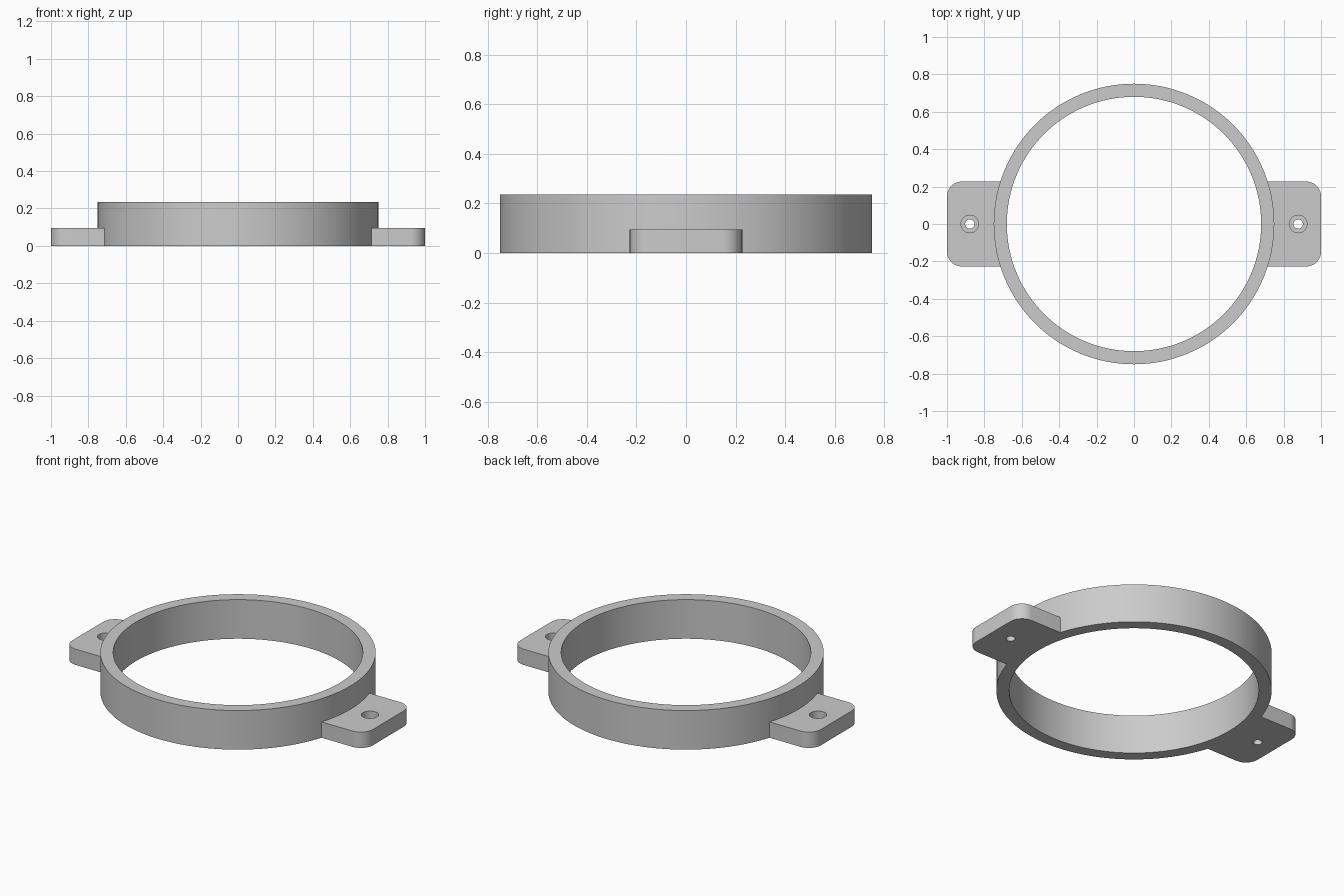
import bpy, bmesh
from math import tau, radians
from mathutils import Matrix, Vector

cube = bpy.data.objects.get("Cube")
if cube:
    bpy.data.objects.remove(cube, do_unlink=True)

OUTER, INNER, HEIGHT = 0.75, 0.68, 0.235
TAB_H, TAB_HALF, TAB_START, CORNER = 0.095, 0.227, 0.695, 0.08
HOLE_X, HOLE_R, BORE_R, BORE_Z = 0.878, 0.025, 0.047, 0.035

grey = bpy.data.materials.new("plain grey")
grey.use_nodes = True
colour = (0.6, 0.6, 0.6, 1)
grey.diffuse_color = colour
grey.node_tree.nodes["Principled BSDF"].inputs["Base Color"].default_value = colour


def make_object(name, bm):
    bmesh.ops.recalc_face_normals(bm, faces=bm.faces)
    mesh = bpy.data.meshes.new(name)
    bm.to_mesh(mesh)
    bm.free()
    mesh.materials.append(grey)
    obj = bpy.data.objects.new(name, mesh)
    bpy.context.collection.objects.link(obj)
    return obj


def lathe(name, profile, steps, closed, x=0):
    """Turn a radius/height profile around the z axis."""
    bm = bmesh.new()
    verts = [bm.verts.new((r, 0, z)) for r, z in profile]
    pairs = list(zip(verts, verts[1:]))
    if closed:
        pairs.append((verts[-1], verts[0]))
    edges = [bm.edges.new(p) for p in pairs]
    bmesh.ops.spin(bm, geom=verts + edges, cent=(0, 0, 0), axis=(0, 0, 1),
                   angle=tau, steps=steps, use_duplicate=False)
    bmesh.ops.remove_doubles(bm, verts=bm.verts, dist=0.0001)
    bmesh.ops.translate(bm, verts=bm.verts, vec=(x, 0, 0))
    return make_object(name, bm)


def make_tab(name, side):
    """Flat mounting tab with two rounded outer corners."""
    bm = bmesh.new()
    length = 1 - TAB_START
    centre = Vector((side * (1 + TAB_START) / 2, 0, TAB_H / 2))
    bmesh.ops.create_cube(bm, size=1, matrix=Matrix.Translation(centre)
                          @ Matrix.Diagonal((length, TAB_HALF * 2, TAB_H, 1)))
    corners = [e for e in bm.edges if all(v.co.x * side > 0.99 for v in e.verts)
               and abs(e.verts[0].co.z - e.verts[1].co.z) > 0.01]
    bmesh.ops.bevel(bm, geom=corners, offset=CORNER, segments=10, profile=0.5,
                    affect='EDGES')
    return make_object(name, bm)


def combine(target, tool, operation):
    tool.hide_render = True
    mod = target.modifiers.new("combine", 'BOOLEAN')
    mod.operation, mod.solver, mod.object = operation, 'EXACT', tool
    bpy.context.view_layer.objects.active = target
    bpy.ops.object.modifier_apply(modifier=mod.name)
    bpy.data.objects.remove(tool, do_unlink=True)


# Ring
ring = lathe("mounting_ring", [(INNER, 0), (OUTER, 0), (OUTER, HEIGHT), (INNER, HEIGHT)],
             128, True)

# Tabs with counterbored screw holes, joined to the ring
for side, label in ((1, "left"), (-1, "right")):
    tab = make_tab(label + "_tab", side)
    hole = lathe(label + "_hole_cutter",
                 [(0, -0.1), (HOLE_R, -0.1), (HOLE_R, BORE_Z), (BORE_R, BORE_Z),
                  (BORE_R, 0.2), (0, 0.2)], 32, False, side * HOLE_X)
    combine(tab, hole, 'DIFFERENCE')
    combine(ring, tab, 'UNION')

# Smooth round walls, crisp edges
bpy.ops.object.select_all(action='DESELECT')
ring.select_set(True)
bpy.context.view_layer.objects.active = ring
bpy.ops.object.shade_smooth_by_angle(angle=radians(30))
